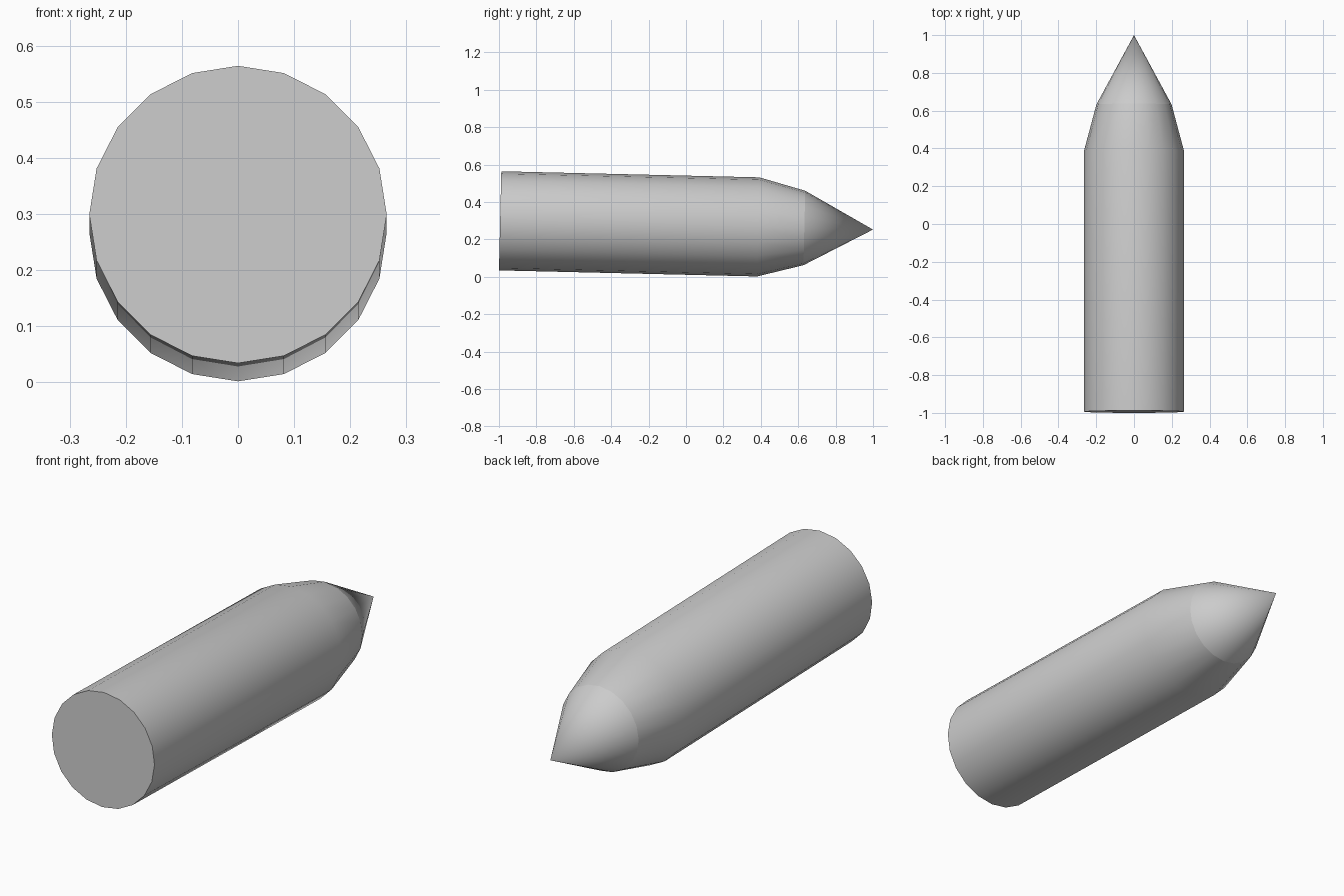
import bpy, bmesh, math
from mathutils import Matrix

if "Cube" in bpy.data.objects:
    bpy.data.objects.remove(bpy.data.objects["Cube"])

SIDES = 20
TILT = math.atan(0.0235)

# half profile as (position along axis, radius): base, shaft, shoulder, tip
profile = [(-0.994, 0.0), (-0.994, 0.265), (0.386, 0.265), (0.633, 0.199), (1.0, 0.0)]

bm = bmesh.new()
pts = [bm.verts.new((0, y, r)) for y, r in profile]
edges = [bm.edges.new(pair) for pair in zip(pts, pts[1:])]
bmesh.ops.spin(bm, geom=pts + edges, cent=(0, 0, 0), axis=(0, 1, 0),
               angle=math.tau, steps=SIDES, use_merge=False)
bmesh.ops.remove_doubles(bm, verts=bm.verts[:], dist=1e-4)

# merge the base fan into one flat cap
hub = [v for v in bm.verts if v.co.y < -0.99 and math.hypot(v.co.x, v.co.z) < 0.01]
bmesh.ops.dissolve_verts(bm, verts=hub)
bmesh.ops.recalc_face_normals(bm, faces=bm.faces[:])

# smooth sides, crisp base rim and nose cone ring
for f in bm.faces:
    f.smooth = len(f.verts) <= 4
for e in bm.edges:
    a, b = (v.co.y for v in e.verts)
    if abs(a - b) < 1e-4 and (a < -0.9 or a > 0.5):
        e.smooth = False

# slight downward tilt towards the tip
bm.transform(Matrix.Translation((0, 0, 0.2756)) @ Matrix.Rotation(-TILT, 4, 'X'))

mesh = bpy.data.meshes.new("pointed_shaft")
bm.to_mesh(mesh)
bm.free()
bpy.context.collection.objects.link(bpy.data.objects.new("pointed_shaft", mesh))
